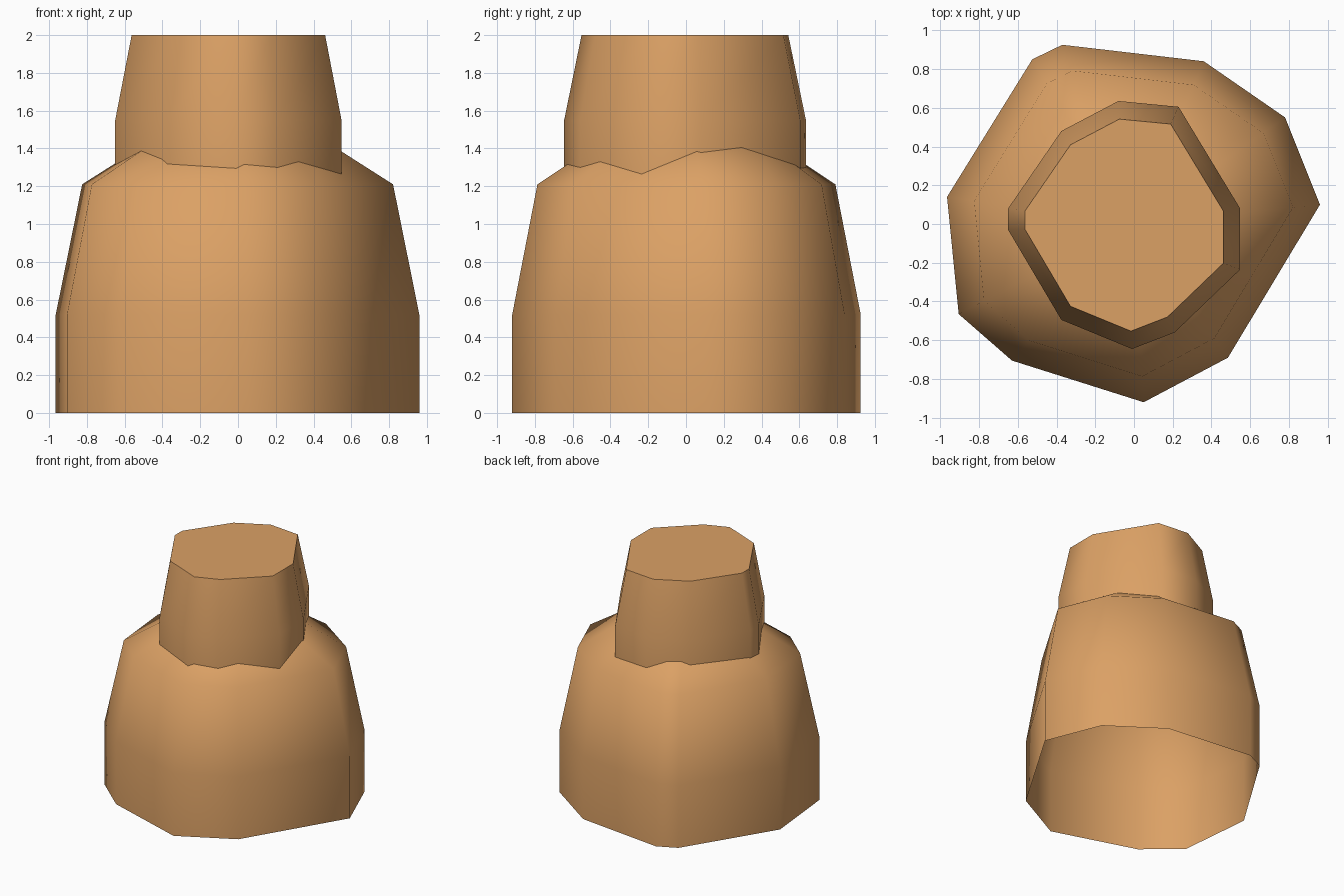
import bpy, bmesh, math

if "Cube" in bpy.data.objects:
    bpy.data.objects.remove(bpy.data.objects["Cube"])

clay = bpy.data.materials.new("warm tan")
clay.diffuse_color = (0.71, 0.355, 0.13, 1)
clay.use_nodes = True
clay.node_tree.nodes["Principled BSDF"].inputs["Base Color"].default_value = clay.diffuse_color


def tapered_block(name, outline, centre, levels):
    """Stack scaled copies of an outline (height, scale), open below, capped on top."""
    cx, cy = centre
    bm = bmesh.new()
    rings = [[bm.verts.new((cx + (x - cx) * s, cy + (y - cy) * s, z))
              for x, y in outline] for z, s in levels]
    n = len(outline)
    for low, high in zip(rings, rings[1:]):
        for i in range(n):
            j = (i + 1) % n
            bm.faces.new((low[i], low[j], high[j], high[i]))
    bm.faces.new(rings[-1])
    mesh = bpy.data.meshes.new(name)
    bm.to_mesh(mesh)
    bm.free()
    obj = bpy.data.objects.new(name, mesh)
    bpy.context.collection.objects.link(obj)
    mesh.materials.append(clay)
    bpy.ops.object.select_all(action='DESELECT')
    obj.select_set(True)
    bpy.context.view_layer.objects.active = obj
    bpy.ops.object.shade_smooth_by_angle(angle=math.radians(62))
    return obj


# Wide lower block: upright wall, taper, sloping shoulder (outlines counter-clockwise)
lower = [(0.96, 0.10), (0.78, 0.55), (0.36, 0.84), (-0.37, 0.925), (-0.525, 0.85),
         (-0.965, 0.14), (-0.905, -0.465), (-0.63, -0.705), (0.05, -0.92), (0.485, -0.69)]
tapered_block("lower_block", lower, (0, 0),
              [(0, 1), (0.52, 1), (1.21, 0.855), (1.47, 0.43)])

# Narrow upper block with flat top, sunk into the shoulder
upper = [(0.548, 0.08), (0.23, 0.605), (-0.08, 0.635), (-0.375, 0.48), (-0.65, 0.08),
         (-0.65, -0.03), (-0.375, -0.495), (-0.01, -0.645), (0.21, -0.56), (0.548, -0.235)]
tapered_block("upper_block", upper, (-0.05, -0.01),
              [(1.22, 1), (1.55, 1), (2.0, 0.855)])
